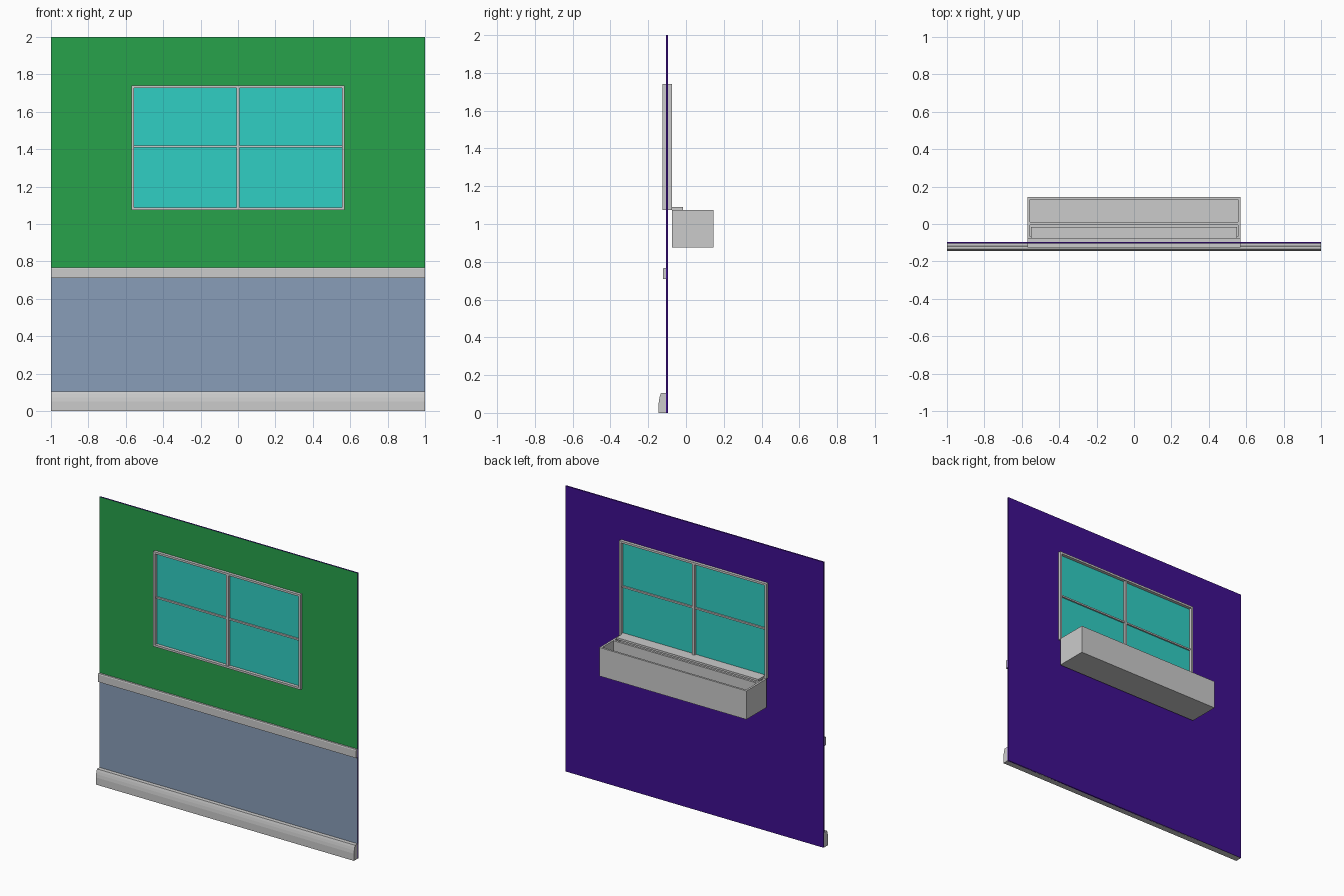
import bpy, bmesh

if "Cube" in bpy.data.objects:
    bpy.data.objects.remove(bpy.data.objects["Cube"])


def material(name, rgb):
    m = bpy.data.materials.new(name)
    m.diffuse_color = (*rgb, 1)
    m.use_nodes = True
    m.node_tree.nodes["Principled BSDF"].inputs["Base Color"].default_value = m.diffuse_color
    return m


green = material("green_paint", (0.02, 0.36, 0.07))
blue = material("blue_paint", (0.25, 0.34, 0.48))
purple = material("purple_paint", (0.05, 0.005, 0.28))
cyan = material("cyan_glass", (0.03, 0.62, 0.55))


def finish(name, bm, mats=()):
    bmesh.ops.recalc_face_normals(bm, faces=bm.faces)
    me = bpy.data.meshes.new(name)
    bm.to_mesh(me)
    bm.free()
    for m in mats:
        me.materials.append(m)
    ob = bpy.data.objects.new(name, me)
    bpy.context.collection.objects.link(ob)
    return ob


def plate(xs, ys, y0, y1, skip=(), axis="y"):
    """Grid of cells extruded to a solid; skipped cells are openings."""
    bm = bmesh.new()
    def point(a, b):
        return (a, y0, b) if axis == "y" else (a, b, y0)
    v = [[bm.verts.new(point(a, b)) for b in ys] for a in xs]
    for i in range(len(xs) - 1):
        for j in range(len(ys) - 1):
            if (i, j) not in skip:
                bm.faces.new((v[i][j], v[i + 1][j], v[i + 1][j + 1], v[i][j + 1]))
    ret = bmesh.ops.extrude_face_region(bm, geom=bm.faces[:], use_keep_orig=True)
    moved = [g for g in ret["geom"] if isinstance(g, bmesh.types.BMVert)]
    d = y1 - y0
    bmesh.ops.translate(bm, verts=moved, vec=(0, d, 0) if axis == "y" else (0, 0, d))
    return bm


def box(name, x, y, z, mats=()):
    return finish(name, plate(x, z, y[0], y[1]), mats)


def moulding(name, profile, half):
    """Side profile (y, z) run along x."""
    bm = bmesh.new()
    f = bm.faces.new([bm.verts.new((-half, y, z)) for y, z in profile])
    ret = bmesh.ops.extrude_face_region(bm, geom=[f], use_keep_orig=True)
    moved = [g for g in ret["geom"] if isinstance(g, bmesh.types.BMVert)]
    bmesh.ops.translate(bm, verts=moved, vec=(2 * half, 0, 0))
    return finish(name, bm)


W, Z0, Z1 = 0.57, 1.075, 1.74     # window half width, bottom and top
T = 0.014                         # frame and planter board thickness

# Wall with window opening, painted by side and height
wall = finish("wall", plate((-1, -W + .005, W - .005, 1), (0, 0.74, Z0 + .005, Z1 - .005, 2),
                            -0.105, -0.095, {(1, 2)}), (green, blue, purple))
for p in wall.data.polygons:
    if p.normal.y > 0.5:
        p.material_index = 2
    elif p.normal.y < -0.5:
        p.material_index = 1 if p.center.z < 0.74 else 0
    else:
        p.material_index = 2

# Baseboard and chair rail
moulding("baseboard", [(-0.097, 0), (-0.145, 0), (-0.145, 0.05), (-0.142, 0.072),
                       (-0.138, 0.09), (-0.133, 0.105), (-0.097, 0.105)], 1)
moulding("chair_rail", [(-0.104, 0.71), (-0.121, 0.71), (-0.121, 0.762),
                        (-0.118, 0.768), (-0.104, 0.768)], 1)

# Window frame, bars and panes
finish("window_frame", plate((-W, -W + T, W - T, W), (Z0, Z0 + T, Z1 - T, Z1),
                             -0.125, -0.075, {(1, 1)}))
box("vertical_bar", (-0.009, 0.009), (-0.12, -0.08), (Z0 + T, Z1 - T))
for s in (-1, 1):
    x = sorted((s * 0.009, s * (W - T)))
    box("horizontal_bar", x, (-0.114, -0.086), (1.41, 1.421))
    for z in ((Z0 + T, 1.41), (1.421, Z1 - T)):
        box("glass_pane", x, (-0.103, -0.097), z, (cyan,))

# Sill over the planter
box("window_sill", (-0.55, 0.55), (-0.076, -0.015), (Z0, Z0 + T))

# Planter: two open compartments with a divider, plus floor
finish("planter_sides", plate((-W, -W + T, W - T, W), (-0.075, -0.066, -0.005, 0.01, 0.131, 0.145),
                              0.89, Z0, {(1, 1), (1, 3)}, axis="z"))
box("planter_floor", (-W, W), (-0.075, 0.145), (0.875, 0.89))
